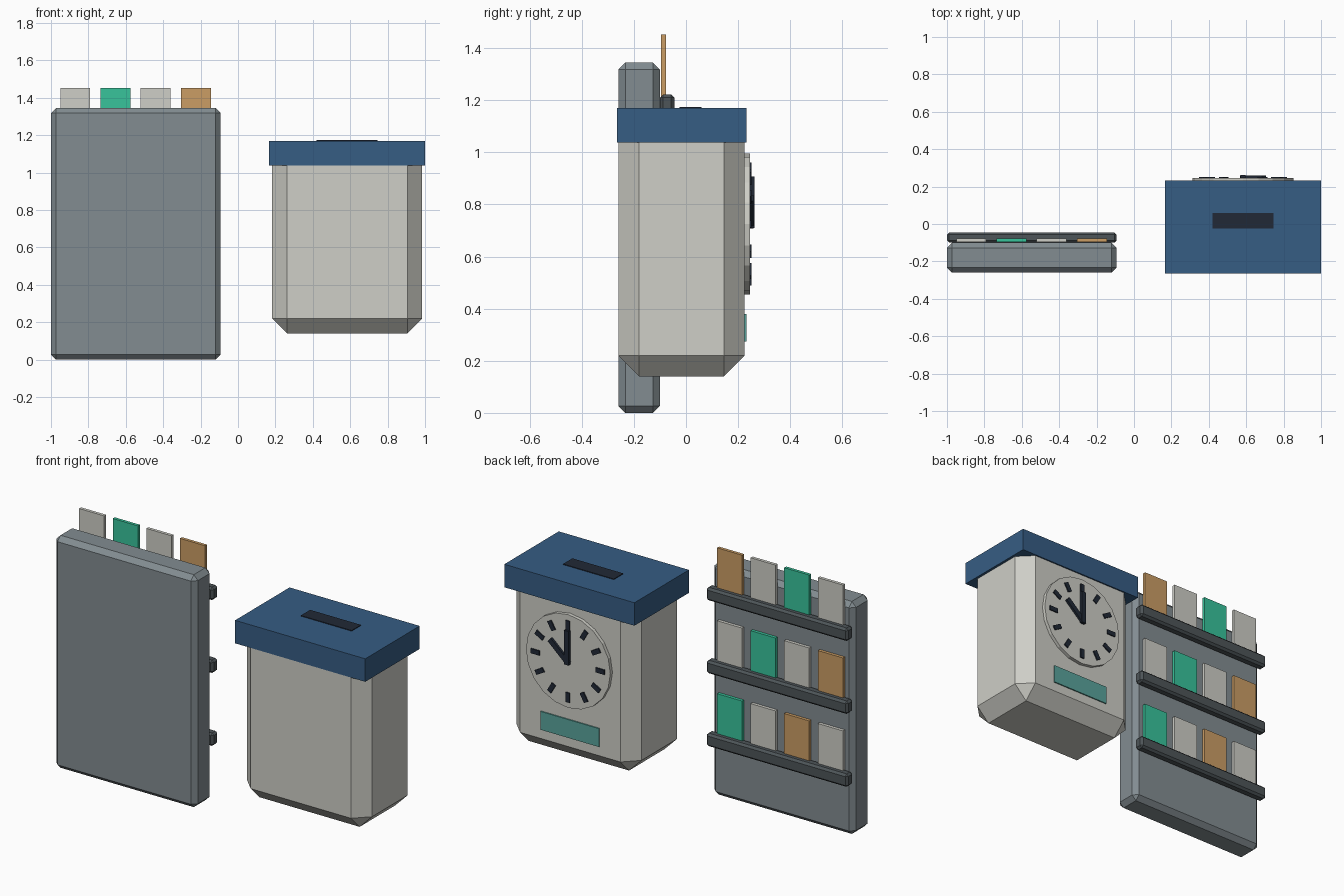
import bpy, bmesh, math
from mathutils import Matrix, Vector

if "Cube" in bpy.data.objects:
    bpy.data.objects.remove(bpy.data.objects["Cube"])


def material(name, rgb):
    m = bpy.data.materials.new(name)
    m.use_nodes = True
    m.diffuse_color = (*rgb, 1)
    m.node_tree.nodes["Principled BSDF"].inputs["Base Color"].default_value = (*rgb, 1)
    return m


PALE = material("pale grey", (0.62, 0.62, 0.57))
SLATE = material("slate grey", (0.225, 0.265, 0.285))
RAIL = material("dark slate", (0.075, 0.09, 0.098))
BLUE = material("navy blue", (0.037, 0.109, 0.23))
DARK = material("near black", (0.015, 0.022, 0.037))
GREEN = material("green", (0.04, 0.55, 0.33))
TAN = material("tan", (0.6, 0.34, 0.13))
TEAL = material("teal", (0.1, 0.37, 0.33))


def finish(name, bm, mat):
    bmesh.ops.recalc_face_normals(bm, faces=bm.faces)
    mesh = bpy.data.meshes.new(name)
    bm.to_mesh(mesh)
    bm.free()
    mesh.materials.append(mat)
    ob = bpy.data.objects.new(name, mesh)
    bpy.context.collection.objects.link(ob)
    return ob


def box(name, xs, ys, zs, mat, chamfer=0, turn=None):
    """Box from its extents, optionally chamfered, optionally transformed."""
    spans = (xs, ys, zs)
    centre = Vector([(a + b) / 2 for a, b in spans])
    size = Vector([b - a for a, b in spans])
    bm = bmesh.new()
    bmesh.ops.create_cube(bm, size=1, matrix=Matrix.Translation(centre) @ Matrix.Diagonal((*size, 1)))
    if chamfer:
        bmesh.ops.bevel(bm, geom=list(bm.edges), offset=chamfer, segments=1,
                        profile=0.5, affect='EDGES')
    if turn:
        bm.transform(turn)
    return finish(name, bm, mat)


# Card rack: back panel, three rails, four cards standing in each rail
PANEL_X = (-1.0, -0.093)
box("rack_panel", PANEL_X, (-0.26, -0.1), (0, 1.345), SLATE, 0.027)
CARD_COLOURS = (PALE, GREEN, PALE, TAN)
for row in range(3):
    top = 1.222 - 0.422 * row
    box(f"rack_rail_{row + 1}", PANEL_X, (-0.1, -0.045), (top - 0.075, top), RAIL, 0.012)
    for i in range(4):
        x = -0.95 + 0.215 * i
        box(f"card_{row + 1}_{i + 1}", (x, x + 0.16), (-0.095, -0.077),
            (top - 0.04, top + 0.231), CARD_COLOURS[(i - row) % 4])

# Clock housing, lid and slot
box("clock_body", (0.183, 0.985), (-0.26, 0.225), (0.14, 1.13), PALE, 0.08)
box("lid", (0.167, 1.0), (-0.265, 0.233), (1.037, 1.17), BLUE)
box("card_slot", (0.42, 0.745), (-0.025, 0.06), (1.165, 1.174), DARK)
box("label_plate", (0.395, 0.77), (0.22, 0.232), (0.274, 0.38), TEAL)

# Dial on the back wall
DIAL = Vector((0.583, 0, 0.725))
bm = bmesh.new()
bmesh.ops.create_cone(bm, cap_ends=True, segments=20, radius1=0.27, radius2=0.27, depth=0.025,
                      matrix=Matrix.Translation(DIAL + Vector((0, 0.2325, 0)))
                      @ Matrix.Rotation(math.pi / 2, 4, 'X'))
finish("dial", bm, PALE)


def on_dial(degrees):
    return Matrix.Translation(DIAL) @ Matrix.Rotation(math.radians(degrees), 4, 'Y')


# Hour marks and hands
for hour in range(12):
    box(f"hour_mark_{hour + 1}", (-0.0135, 0.0135), (0.243, 0.252), (0.18, 0.236),
        DARK, turn=on_dial(30 * hour))
box("minute_hand", (-0.014, 0.014), (0.243, 0.263), (-0.015, 0.182), DARK, turn=on_dial(0))
box("hour_hand", (-0.015, 0.015), (0.243, 0.259), (-0.01, 0.15), DARK, turn=on_dial(48))
